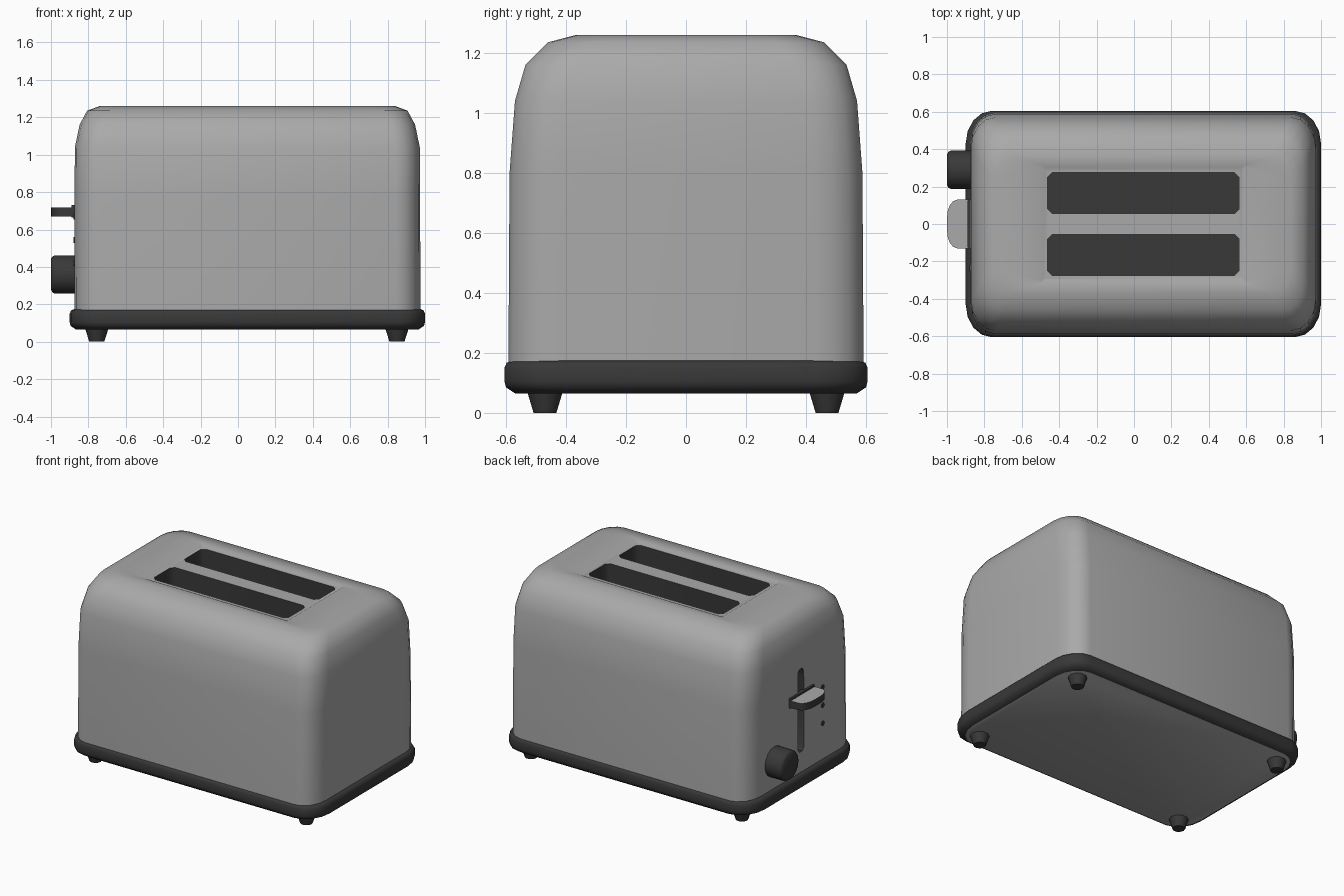
import bpy, bmesh, math

if "Cube" in bpy.data.objects:
    bpy.data.objects.remove(bpy.data.objects["Cube"])

CX = 0.05  # centre of the body in x


def material(name, v):
    m = bpy.data.materials.new(name)
    m.diffuse_color = (v, v, v, 1)
    m.use_nodes = True
    m.node_tree.nodes["Principled BSDF"].inputs["Base Color"].default_value = m.diffuse_color
    return m


GREY = material("brushed_grey", 0.40)
DARK = material("dark_plastic", 0.04)


def smooth(ob, angle=48):
    bpy.ops.object.select_all(action='DESELECT')
    ob.select_set(True)
    bpy.context.view_layer.objects.active = ob
    bpy.ops.object.shade_smooth_by_angle(angle=math.radians(angle))


def loft(name, rings, mats, shade=True):
    """Closed solid through rings of equal point count, capped at both ends."""
    bm = bmesh.new()
    vs = [[bm.verts.new(p) for p in r] for r in rings]
    n = len(vs[0])
    for a, b in zip(vs, vs[1:]):
        for i in range(n):
            bm.faces.new((a[i], a[(i + 1) % n], b[(i + 1) % n], b[i]))
    bm.faces.new(vs[0])
    bm.faces.new(vs[-1])
    bmesh.ops.recalc_face_normals(bm, faces=bm.faces)
    me = bpy.data.meshes.new(name)
    bm.to_mesh(me)
    bm.free()
    ob = bpy.data.objects.new(name, me)
    bpy.context.collection.objects.link(ob)
    for m in mats:
        me.materials.append(m)
    if shade:
        smooth(ob)
    return ob


def rounded(cx, cy, z, hx, hy, rx, ry, seg=4):
    """Rounded rectangle in plan."""
    pts = []
    for q, (sx, sy) in enumerate([(1, 1), (-1, 1), (-1, -1), (1, -1)]):
        for i in range(seg + 1):
            a = math.pi / 2 * (q + i / seg)
            pts.append((cx + sx * (hx - rx) + rx * math.cos(a),
                        cy + sy * (hy - ry) + ry * math.sin(a), z))
    return pts


def disc(x, y, z, r, n, axis):
    """Circle facing along x or z."""
    out = []
    for i in range(n):
        a = 2 * math.pi * i / n
        c, s = r * math.cos(a), r * math.sin(a)
        out.append((x, y + c, z + s) if axis == 'x' else (x + c, y + s, z))
    return out


# body shell with a very shallow soft dip around the slots
profile = [(0.15, .925, .592, .13, .165), (0.8, .924, .588, .13, .165),
           (1.04, .922, .57, .13, .165), (1.16, .897, .535, .13, .165),
           (1.235, .857, .46, .12, .15), (1.26, .79, .365, .1, .12),
           (1.26, .545, .312, .01, .01), (1.252, .53, .297, .01, .01)]
body = loft("body", [rounded(CX, 0, z, hx, hy, rx, ry) for z, hx, hy, rx, ry in profile],
            [GREY, DARK], shade=False)

# cutters: two bread slots and the lever groove
cutters = [loft("slot_cutter", [rounded(CX, y, z, .512, .11, .025, .025, 1) for z in (.3, 1.5)],
                [DARK], shade=False) for y in (-.165, .165)]
groove = []
for x in (-1.1, -.8):
    groove.append([(x, u, v) for v, u in
                   [(.335, -.032), (.865, -.032), (.885, -.015), (.885, .015),
                    (.865, .032), (.335, .032), (.315, .015), (.315, -.015)]])
cutters.append(loft("groove_cutter", groove, [DARK], shade=False))
for c in cutters:
    mod = body.modifiers.new("cut", 'BOOLEAN')
    mod.operation = 'DIFFERENCE'
    mod.solver = 'EXACT'
    mod.object = c
    bpy.ops.object.select_all(action='DESELECT')
    bpy.context.view_layer.objects.active = body
    body.select_set(True)
    bpy.ops.object.modifier_apply(modifier=mod.name)
for c in cutters:
    bpy.data.objects.remove(c)

# inside faces of the cuts are dark
for p in body.data.polygons:
    x, y, z = p.center
    p.material_index = int(abs(x - CX) < .905 and abs(y) < .35 and .2 < z < 1.1)
smooth(body)

# base tray, dark rim with a grey underside
tray = [(.065, .915, .57), (.085, .945, .6), (.105, .95, .605),
        (.15, .95, .605), (.167, .943, .598), (.175, .925, .58)]
base = loft("base_tray", [rounded(CX, 0, z, hx, hy, .14, .175) for z, hx, hy in tray],
            [DARK, GREY], shade=False)
for p in base.data.polygons:
    p.material_index = int(p.normal.z < -.95)
smooth(base)

# feet
for x in (-.755, .85):
    for y in (-.47, .47):
        loft("foot", [disc(x, y, 0, .04, 10, 'z'), disc(x, y, .07, .062, 10, 'z')], [DARK])

# browning knob
loft("knob", [disc(x, .29, .36, r, 16, 'x')
              for x, r in ((-.85, .102), (-.98, .102), (-.992, .096), (-1, .082))], [DARK])

# lever: paddle with a grey top, and its mounting plate
half = [(-.86, .13), (-.945, .13), (-.967, .122), (-.985, .1), (-.996, .07), (-1, .03)]
outline = half + [(x, -y) for x, y in reversed(half)]
lever = loft("lever", [[(x, y, z) for x, y in outline] for z in (.67, .718)],
             [DARK, GREY], shade=False)
for p in lever.data.polygons:
    p.material_index = int(p.normal.z > .5)
smooth(lever)
loft("lever_plate", [rounded(-.875, 0, z, .014, .13, .004, .004, 1) for z in (.665, .73)], [DARK])

# small buttons beside the lever
for z in (.42, .545, .67):
    loft("button", [disc(x, -.237, z, .017, 10, 'x') for x in (-.86, -.879)], [DARK])
